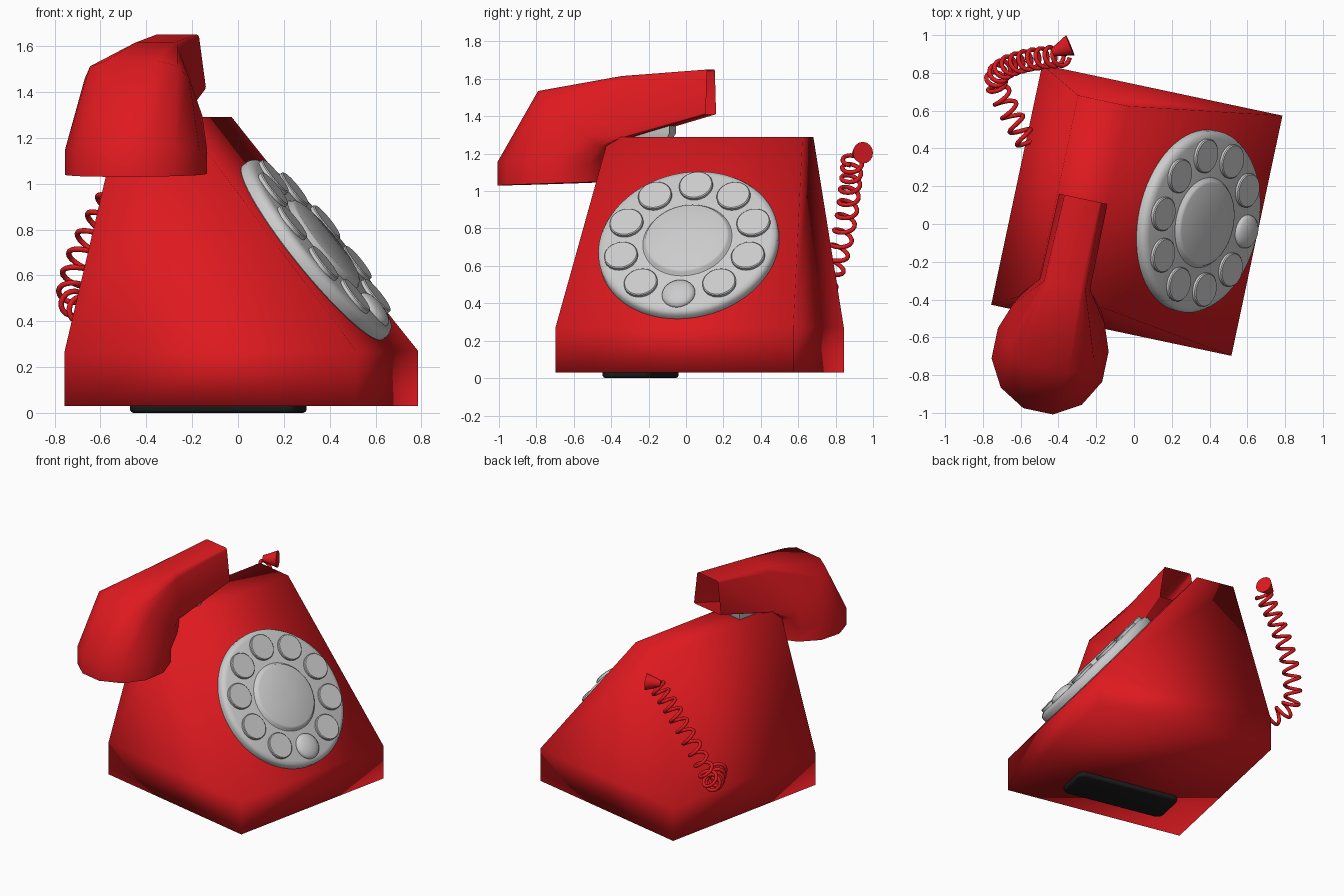
import bpy, bmesh, math
from mathutils import Vector, Matrix

if "Cube" in bpy.data.objects:
    bpy.data.objects.remove(bpy.data.objects["Cube"])

# The telephone is turned 12 degrees; parts are built in its own frame (x = dial side)
PHONE = Matrix.Translation((0.015, 0.073, 0)) @ Matrix.Rotation(math.radians(-12), 4, 'Z')


def material(name, color):
    m = bpy.data.materials.new(name)
    m.diffuse_color = color
    m.use_nodes = True
    m.node_tree.nodes["Principled BSDF"].inputs["Base Color"].default_value = m.diffuse_color
    return m


RED = material("red_plastic", (0.73, 0.01, 0.014, 1))
BLACK = material("black_rubber", (0.012, 0.012, 0.012, 1))


def make(name, bm, mat=None, angle=None, frame=PHONE):
    bmesh.ops.recalc_face_normals(bm, faces=bm.faces)
    bm.transform(frame)
    me = bpy.data.meshes.new(name)
    bm.to_mesh(me)
    bm.free()
    ob = bpy.data.objects.new(name, me)
    bpy.context.collection.objects.link(ob)
    if mat:
        me.materials.append(mat)
    for p in me.polygons:
        p.use_smooth = True
    if angle:
        bpy.context.view_layer.objects.active = ob
        ob.select_set(True)
        bpy.ops.object.shade_smooth_by_angle(angle=math.radians(angle))
        ob.select_set(False)
    return ob


def loft(rings, cap_start=True, cap_end=True):
    bm = bmesh.new()
    vs = [[bm.verts.new(p) for p in r] for r in rings]
    n = len(rings[0])
    for a, b in zip(vs, vs[1:]):
        for i in range(n):
            bm.faces.new((a[i], a[(i + 1) % n], b[(i + 1) % n], b[i]))
    if cap_start:
        bm.faces.new(vs[0])
    if cap_end:
        bm.faces.new(vs[-1])
    return bm


def rect(x0, x1, y, z):
    return [(x0, -y, z), (x1, -y, z), (x1, y, z), (x0, y, z)]


def lathe(profile, n=40):
    return loft([[(r * math.cos(2 * math.pi * i / n), r * math.sin(2 * math.pi * i / n), h)
                  for i in range(n)] for r, h in profile])


# Body: square skirt and sloping wedge
make("body", loft([rect(-0.65, 0.65, 0.65, 0.03), rect(-0.65, 0.65, 0.65, 0.27),
                   rect(-0.43, -0.156, 0.53, 1.29)]), RED)

# Single foot pad with rounded corners
def pad_ring(inset, z):
    pts = []
    for k, (sx, sy) in enumerate(((1, 1), (-1, 1), (-1, -1), (1, -1))):
        for j in range(5):
            a = math.radians(90 * k + 22.5 * j)
            r = 0.05 - inset
            pts.append((-0.033 + sx * 0.325 + r * math.cos(a),
                        -0.33 + sy * 0.088 + r * math.sin(a), z))
    return pts


make("foot_pad", loft([pad_ring(0, 0.035), pad_ring(0, 0.012), pad_ring(0.006, 0.004),
                       pad_ring(0.016, 0)]), BLACK, 40)

# Dial frame: lies on the sloping face
s, c = 0.62, 0.785
DIAL = PHONE @ Matrix(((0, -s, c, 0.311), (1, 0, 0, 0.01), (0, c, s, 0.696), (0, 0, 0, 1)))
make("dial_plate", lathe([(0.47, -0.01), (0.488, 0.006), (0.488, 0.038), (0.476, 0.056),
                          (0.45, 0.065), (0.02, 0.066)], 64), None, 40, DIAL)
make("dial_centre", lathe([(0.25, 0.06), (0.235, 0.07), (0.228, 0.084), (0.215, 0.09),
                           (0.02, 0.09)], 48), None, 40, DIAL)

# Ten finger discs, the lowest one domed
for k in range(10):
    a = math.radians(90 + 36 * k)
    at = DIAL @ Matrix.Translation((0.365 * math.cos(a), 0.365 * math.sin(a), 0))
    if k == 5:
        profile = [(0.09, 0.06)] + [(0.09 * math.cos(t * math.pi / 12),
                                     0.068 + 0.035 * math.sin(t * math.pi / 12))
                                    for t in (0, 1, 2, 3, 4, 5, 5.8)]
    else:
        profile = [(0.091, 0.06), (0.091, 0.08), (0.086, 0.085), (0.01, 0.085)]
    make(f"finger_disc_{k}", lathe(profile, 28), None, 40, at)

# Cradle support under the grip
make("cradle", loft([[(x - 0.293, y - 0.31, z) for x, y, z in rect(-w, w, d, h)]
                     for w, d, h in ((0.07, 0.08, 1.27), (0.085, 0.1, 1.31), (0.085, 0.1, 1.38))]),
     None, 40)


# Handset half: sections given by top (y,z), bottom (y,z), top/bottom half width, squareness
def section(top, bot, wt, wb, p):
    pts = []
    for k in range(12):
        a = math.radians(15 + 30 * k)
        ca, sa = math.cos(a), math.sin(a)
        x = math.copysign(abs(ca) ** p, ca)
        f = (1 + math.copysign(abs(sa) ** p, sa) / math.cos(math.radians(15)) ** p) / 2
        pts.append((-0.29 + x * (wb + (wt - wb) * f), bot[0] + (top[0] - bot[0]) * f,
                    bot[1] + (top[1] - bot[1]) * f))
    return pts


make("handset", loft([
    section((0, 1.65), (0, 1.41), 0.10, 0.133, 0.08),
    section((-0.47, 1.615), (-0.46, 1.275), 0.11, 0.14, 0.2),
    section((-0.92, 1.535), (-0.53, 1.22), 0.23, 0.26, 0.5),
    section((-1.15, 1.155), (-0.54, 1.14), 0.31, 0.31, 1.0),
    section((-1.15, 1.03), (-0.54, 1.05), 0.31, 0.31, 1.0)], cap_start=False), RED, 50)

# Coiled cord: helix wound around a smooth path
PATH = [Vector(p) for p in ((-0.56, 0.42, 0.43), (-0.65, 0.58, 0.43), (-0.73, 0.75, 0.5),
                            (-0.69, 0.82, 0.68), (-0.59, 0.86, 0.88), (-0.48, 0.88, 1.05),
                            (-0.38, 0.89, 1.17))]


def path_at(t):
    i = min(int(t), len(PATH) - 2)
    f = t - i
    p0, p1, p2, p3 = (PATH[max(0, min(len(PATH) - 1, i + j))] for j in (-1, 0, 1, 2))
    return 0.5 * (2 * p1 + (p2 - p0) * f + (2 * p0 - 5 * p1 + 4 * p2 - p3) * f * f
                  + (3 * p1 - p0 - 3 * p2 + p3) * f ** 3)


TURNS, STEPS = 15, 16
count = TURNS * STEPS
cord = bpy.data.curves.new("coiled_cord", 'CURVE')
cord.dimensions = '3D'
cord.bevel_depth = 0.012
cord.bevel_resolution = 2
cord.use_fill_caps = True
spline = cord.splines.new('POLY')
spline.points.add(count)
side = Vector((0.7, -0.7, 0.1))
for i in range(count + 1):
    t = (len(PATH) - 1) * i / count
    tangent = (path_at(min(t + 0.02, len(PATH) - 1)) - path_at(max(t - 0.02, 0))).normalized()
    side = (side - tangent * side.dot(tangent)).normalized()
    a = 2 * math.pi * i / STEPS
    p = path_at(t) + 0.052 * (side * math.cos(a) + tangent.cross(side) * math.sin(a))
    spline.points[i].co = (*p, 1)
cord.materials.append(RED)
bpy.context.collection.objects.link(bpy.data.objects.new("coiled_cord", cord))

# Cord plug: small cone at the free end
axis = Vector((0.92, 0.38, 0.05))
make("cord_plug", lathe([(0.022, 0), (0.058, 0.1)], 16), RED, 40,
     Matrix.Translation((-0.43, 0.908, 1.2)) @ axis.to_track_quat('Z', 'Y').to_matrix().to_4x4())
